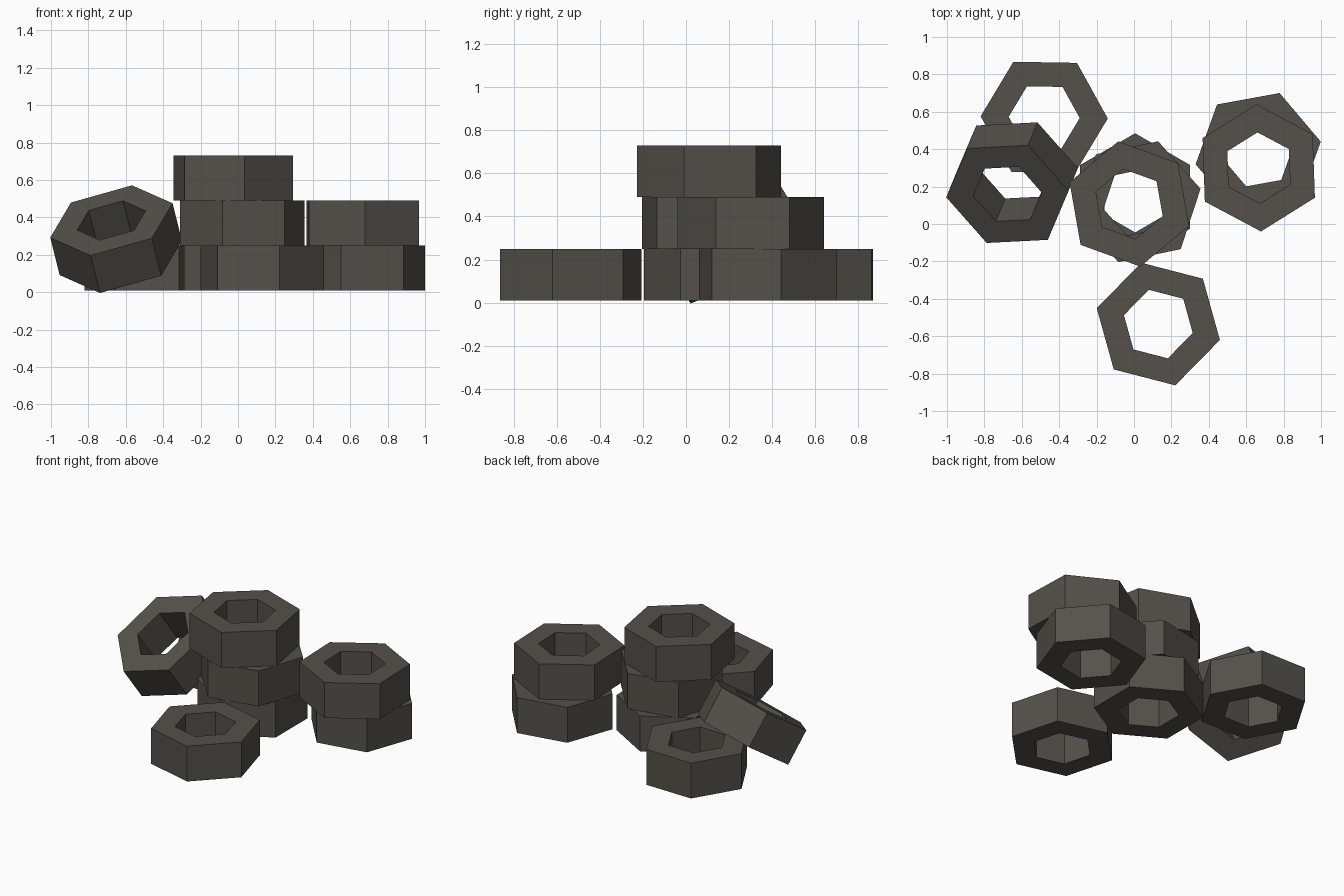
import bpy, bmesh, math
from mathutils import Matrix, Vector

if "Cube" in bpy.data.objects:
    bpy.data.objects.remove(bpy.data.objects["Cube"])

R_OUT, R_IN, H = 0.34, 0.19, 0.24

mat = bpy.data.materials.new("dark_warm_grey_steel")
mat.diffuse_color = (0.09, 0.082, 0.07, 1)
mat.use_nodes = True
mat.node_tree.nodes["Principled BSDF"].inputs["Base Color"].default_value = mat.diffuse_color


def make_nut(name, matrix):
    """Six-sided nut with an open six-sided hole, centred on its own origin."""
    bm = bmesh.new()

    def ring(r, z):
        return [bm.verts.new((r * math.cos(i * math.pi / 3),
                              r * math.sin(i * math.pi / 3), z)) for i in range(6)]

    # closed loop of rings: outer bottom, outer top, inner top, inner bottom
    rings = [ring(R_OUT, -H / 2), ring(R_OUT, H / 2), ring(R_IN, H / 2), ring(R_IN, -H / 2)]
    for k in range(4):
        a, b = rings[k], rings[(k + 1) % 4]
        for i in range(6):
            j = (i + 1) % 6
            bm.faces.new((a[i], a[j], b[j], b[i]))
    bmesh.ops.recalc_face_normals(bm, faces=bm.faces)
    me = bpy.data.meshes.new(name)
    bm.to_mesh(me)
    bm.free()
    me.materials.append(mat)
    ob = bpy.data.objects.new(name, me)
    ob.matrix_world = matrix
    bpy.context.collection.objects.link(ob)


# flat-lying nuts: name, x, y, layer, turn in degrees
flat = [
    ("front_nut", 0.13, -0.535, 0, -14.5),
    ("back_left_nut", -0.48, 0.57, 0, -1),
    ("right_lower_nut", 0.664, 0.38, 0, 10.3),
    ("right_upper_nut", 0.667, 0.30, 1, -28),
    ("centre_bottom_nut", 0.006, 0.145, 0, 30),
    ("centre_middle_nut", 0.023, 0.119, 1, 11.8),
    ("centre_top_nut", -0.025, 0.107, 2, 40),
]
for name, x, y, layer, turn in flat:
    z = 0.01 + H * (layer + 0.5)
    make_nut(name, Matrix.Translation((x, y, z)) @ Matrix.Rotation(math.radians(turn), 4, 'Z'))

# nut leaning on the back left one
n = Vector((-0.208, -0.51, 0.833)).normalized()
u = Vector((0.325, 0.0175, 0.09))
u = (u - n * u.dot(n)).normalized()
v = n.cross(u)
rot = Matrix((u, v, n)).transposed().to_4x4()
make_nut("leaning_nut", Matrix.Translation((-0.652, 0.221, 0.284)) @ rot)
